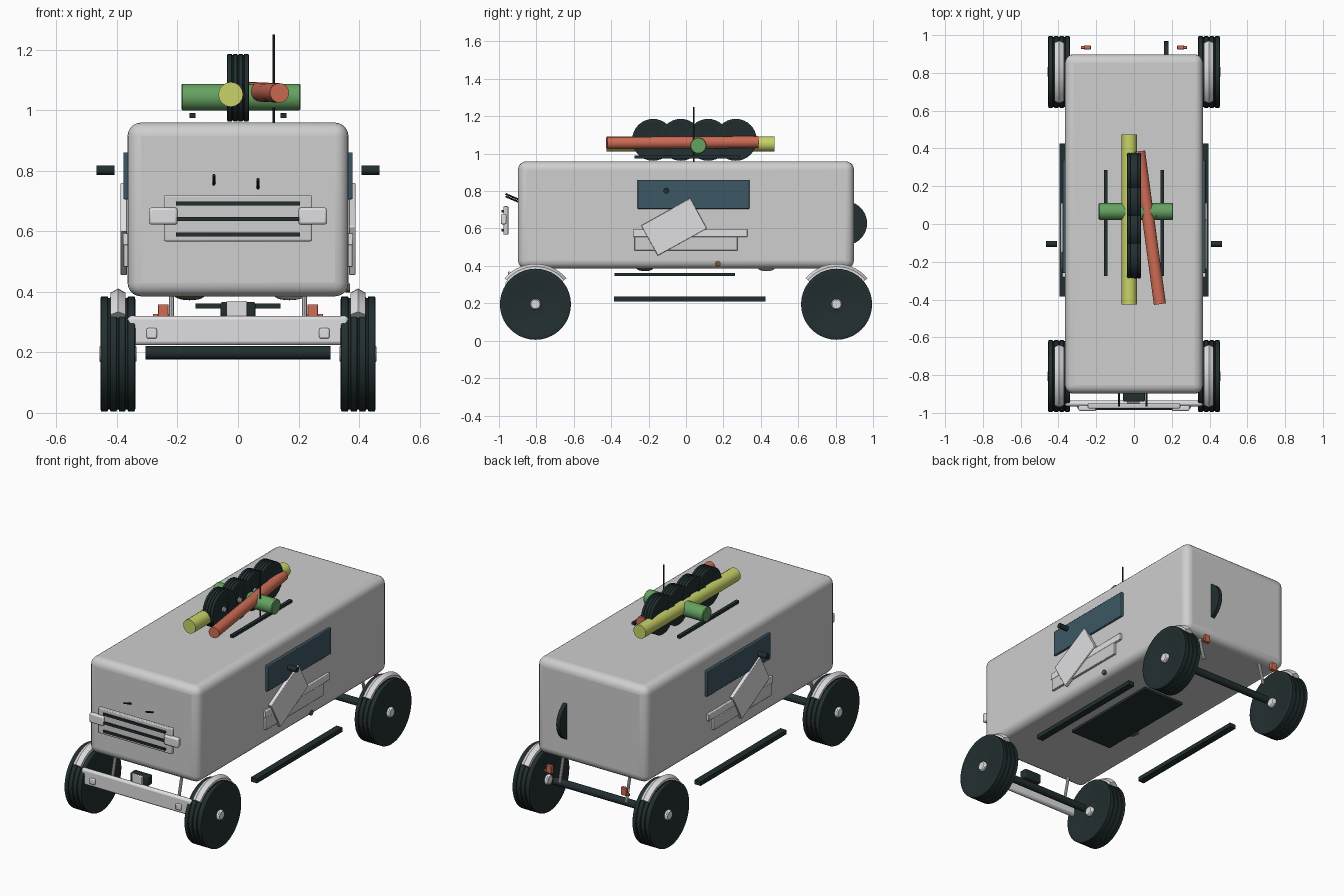
import bpy
import math
from math import pi, radians
from mathutils import Vector

if "Cube" in bpy.data.objects:
    bpy.data.objects.remove(bpy.data.objects["Cube"], do_unlink=True)


def material(name, r, g, b):
    m = bpy.data.materials.new(name)
    m.use_nodes = True
    m.diffuse_color = (r, g, b, 1)
    m.node_tree.nodes["Principled BSDF"].inputs["Base Color"].default_value = (r, g, b, 1)
    return m


BODY = material("pale grey", 0.62, 0.62, 0.62)
TRIM = material("off white", 0.74, 0.73, 0.75)
DARK = material("charcoal", 0.016, 0.028, 0.03)
GLASS = material("dark teal", 0.045, 0.095, 0.125)
GREEN = material("leaf green", 0.13, 0.36, 0.12)
LIME = material("yellow green", 0.58, 0.65, 0.14)
BRICK = material("brick red", 0.62, 0.15, 0.09)
BROWN = material("brown", 0.16, 0.1, 0.045)


def finish(ob, name, mat, smooth=True):
    ob.name = name
    ob.data.materials.append(mat)
    if smooth:
        bpy.ops.object.shade_smooth_by_angle(angle=radians(35))
    return ob


def box(name, mat, centre, size, bevel=0.0, segments=2, tilt=0.0):
    bpy.ops.mesh.primitive_cube_add(size=1, location=centre)
    ob = bpy.context.object
    ob.scale = size
    bpy.ops.object.transform_apply(location=False, rotation=False, scale=True)
    ob.rotation_euler.x = tilt
    if bevel:
        mod = ob.modifiers.new("Bevel", "BEVEL")
        mod.width = bevel
        mod.segments = segments
    return finish(ob, name, mat, bool(bevel))


def rod(name, mat, a, b, radius, sides=24, bevel=0.0):
    a, b = Vector(a), Vector(b)
    bpy.ops.mesh.primitive_cylinder_add(vertices=sides, radius=radius,
                                        depth=(b - a).length, location=(a + b) / 2)
    ob = bpy.context.object
    ob.rotation_euler = (b - a).to_track_quat("Z", "Y").to_euler()
    if bevel:
        mod = ob.modifiers.new("Bevel", "BEVEL")
        mod.width = bevel
        mod.limit_method = "ANGLE"
    return finish(ob, name, mat)


def lathe(name, mat, profile, centre, sides=40):
    """Spin (x, radius) points around the x axis."""
    n = len(profile)
    verts = [(x, r * math.cos(2 * pi * i / sides), r * math.sin(2 * pi * i / sides))
             for i in range(sides) for x, r in profile]
    faces = [(i * n + j, i * n + j + 1, (i + 1) % sides * n + j + 1, (i + 1) % sides * n + j)
             for i in range(sides) for j in range(n - 1)]
    faces += [[i * n for i in range(sides)][::-1], [i * n + n - 1 for i in range(sides)]]
    mesh = bpy.data.meshes.new(name)
    mesh.from_pydata(verts, [], faces)
    ob = bpy.data.objects.new(name, mesh)
    bpy.context.collection.objects.link(ob)
    ob.location = centre
    bpy.ops.object.select_all(action="DESELECT")
    ob.select_set(True)
    bpy.context.view_layer.objects.active = ob
    return finish(ob, name, mat)


def tyre_profile(half, r):
    # shoulders and three shallow tread grooves
    side = [(half * 0.75, r * 0.3), (half * 0.95, r * 0.85), (half, r * 0.95), (half * 0.95, r)]
    grooves = []
    for c in (-0.5, 0, 0.5):
        grooves += [((c - 0.08) * half, r), ((c - 0.05) * half, r * 0.97),
                    ((c + 0.05) * half, r * 0.97), ((c + 0.08) * half, r)]
    return [(-x, q) for x, q in side] + grooves + side[::-1]


def fender(name, x, y):
    # arched hexagonal tube over the top of a wheel
    steps, sides, big, small = 14, 6, 0.187, 0.029
    verts, faces = [], []
    for i in range(steps + 1):
        a = radians(-50 + 100 * i / steps)
        for j in range(sides):
            t = 2 * pi * j / sides
            r = big + small * math.cos(t)
            verts.append((x + small * math.sin(t), y + r * math.sin(a), 0.195 + r * math.cos(a)))
    for i in range(steps):
        for j in range(sides):
            k = (j + 1) % sides
            faces.append((i * sides + j, i * sides + k, (i + 1) * sides + k, (i + 1) * sides + j))
    faces += [list(range(sides))[::-1], [steps * sides + j for j in range(sides)]]
    mesh = bpy.data.meshes.new(name)
    mesh.from_pydata(verts, [], faces)
    ob = bpy.data.objects.new(name, mesh)
    bpy.context.collection.objects.link(ob)
    bpy.ops.object.select_all(action="DESELECT")
    ob.select_set(True)
    bpy.context.view_layer.objects.active = ob
    finish(ob, name, TRIM)


# Main shell
box("body", BODY, (0, 0, 0.672), (0.73, 1.796, 0.574), 0.045, 5)
box("under_plate", DARK, (0, -0.06, 0.353), (0.28, 0.645, 0.016))

# Wheels, fenders, axles and struts
for end, y in (("front", -0.805), ("rear", 0.805)):
    rod(end + "_axle", DARK, (-0.305, y, 0.199), (0.305, y, 0.199), 0.022, 16)
    for side, s in (("left", 1), ("right", -1)):
        tag = end + "_" + side
        lathe(tag + "_tyre", DARK, tyre_profile(0.058, 0.19), (s * 0.397, y, 0.195))
        rod(tag + "_hub", TRIM, (s * 0.335, y, 0.195), (s * 0.458, y, 0.195), 0.03, 12, 0.006)
        fender(tag + "_fender", s * 0.396, y)
        e = 1 if y > 0 else -1
        rod(tag + "_strut", TRIM, (s * 0.22, e * 0.84, 0.4), (s * 0.22, e * 0.88, 0.24), 0.009, 10)

# Side details
for side, s in (("left", 1), ("right", -1)):
    box(side + "_running_board", DARK, (s * 0.375, 0.02, 0.223), (0.04, 0.81, 0.026))
    box(side + "_window", GLASS, (s * 0.368, 0.04, 0.783), (0.022, 0.6, 0.155), 0.004)
    box(side + "_panel_lip", TRIM, (s * 0.37, 0.023, 0.575), (0.02, 0.61, 0.04), 0.003)
    box(side + "_panel", BODY, (s * 0.369, 0, 0.52), (0.02, 0.55, 0.075), 0.003)
    box(side + "_tilted_panel", TRIM, (s * 0.377, -0.064, 0.608), (0.022, 0.3, 0.184),
        0.003, 2, s * radians(29))
    rod(side + "_mirror", DARK, (s * 0.408, -0.105, 0.802), (s * 0.467, -0.105, 0.802), 0.016, 12)
    # tail lamps
    box(side + "_tail_lamp", BRICK, (s * 0.247, 0.935, 0.335), (0.036, 0.022, 0.046), 0.003)
    box(side + "_tail_lamp_foot", BRICK, (s * 0.254, 0.935, 0.32), (0.054, 0.016, 0.014), 0.003)
    # headlamps and bumper lamps
    box(side + "_headlamp", TRIM, (s * 0.247, -0.975, 0.65), (0.094, 0.03, 0.056), 0.008)
    box(side + "_bumper_lamp", TRIM, (s * 0.285, -0.968, 0.263), (0.034, 0.016, 0.034), 0.005)
    # roof rail
    box(side + "_roof_rail", DARK, (s * 0.15, 0.005, 0.982), (0.02, 0.56, 0.016))

# Grille
box("grille", BODY, (0, -0.963, 0.643), (0.49, 0.026, 0.152), 0.005)
for i, z in enumerate((0.59, 0.641, 0.692)):
    box("grille_slot_%d" % (i + 1), DARK, (0, -0.98, z), (0.41, 0.012, 0.013))

# Hood hooks
for x, z in ((-0.08, 0.77), (0.066, 0.757)):
    rod("hood_hook", DARK, (x, -0.895, z - 0.015), (x, -0.965, z + 0.015), 0.005, 8)

# Bumper and winch
box("bumper", TRIM, (0, -0.95, 0.272), (0.73, 0.03, 0.096), 0.012)
box("winch", DARK, (0, -0.915, 0.338), (0.115, 0.05, 0.056), 0.006)
box("winch_plate", TRIM, (-0.004, -0.945, 0.342), (0.068, 0.012, 0.056), 0.004)

# Disc mounted in the rear wall
rod("rear_disc", DARK, (0.158, 0.85, 0.628), (0.182, 0.85, 0.628), 0.118, 40)

# Roof load
for i, y in enumerate((-0.176, -0.028, 0.118, 0.266)):
    lathe("roof_wheel_%d" % (i + 1), DARK, tyre_profile(0.036, 0.112), (0, y, 1.074), 32)
    rod("roof_wheel_hub_%d" % (i + 1), TRIM, (-0.036, y, 1.074), (0.036, y, 1.074), 0.015, 10)
rod("green_roll", GREEN, (-0.187, 0.066, 1.043), (0.207, 0.066, 1.043), 0.044, 24, 0.004)
rod("yellow_roll", LIME, (-0.024, -0.425, 1.052), (-0.024, 0.473, 1.052), 0.041, 16)
rod("red_roll", BRICK, (0.137, -0.424, 1.057), (0.027, 0.385, 1.062), 0.032, 20)
rod("antenna", DARK, (0.118, 0.042, 0.95), (0.118, 0.042, 1.25), 0.004, 8)

# Small fittings on the flank and underside
rod("fuel_cap", BROWN, (0.355, 0.17, 0.413), (0.37, 0.17, 0.413), 0.015, 12)
for name, mat, x, y in (("drain_cover", BROWN, -0.16, -0.22), ("sump", BODY, 0.17, 0.43)):
    bpy.ops.mesh.primitive_uv_sphere_add(segments=20, ring_count=10, radius=1, location=(x, y, 0.388))
    bpy.context.object.scale = (0.05, 0.045, 0.016)
    finish(bpy.context.object, name, mat)
